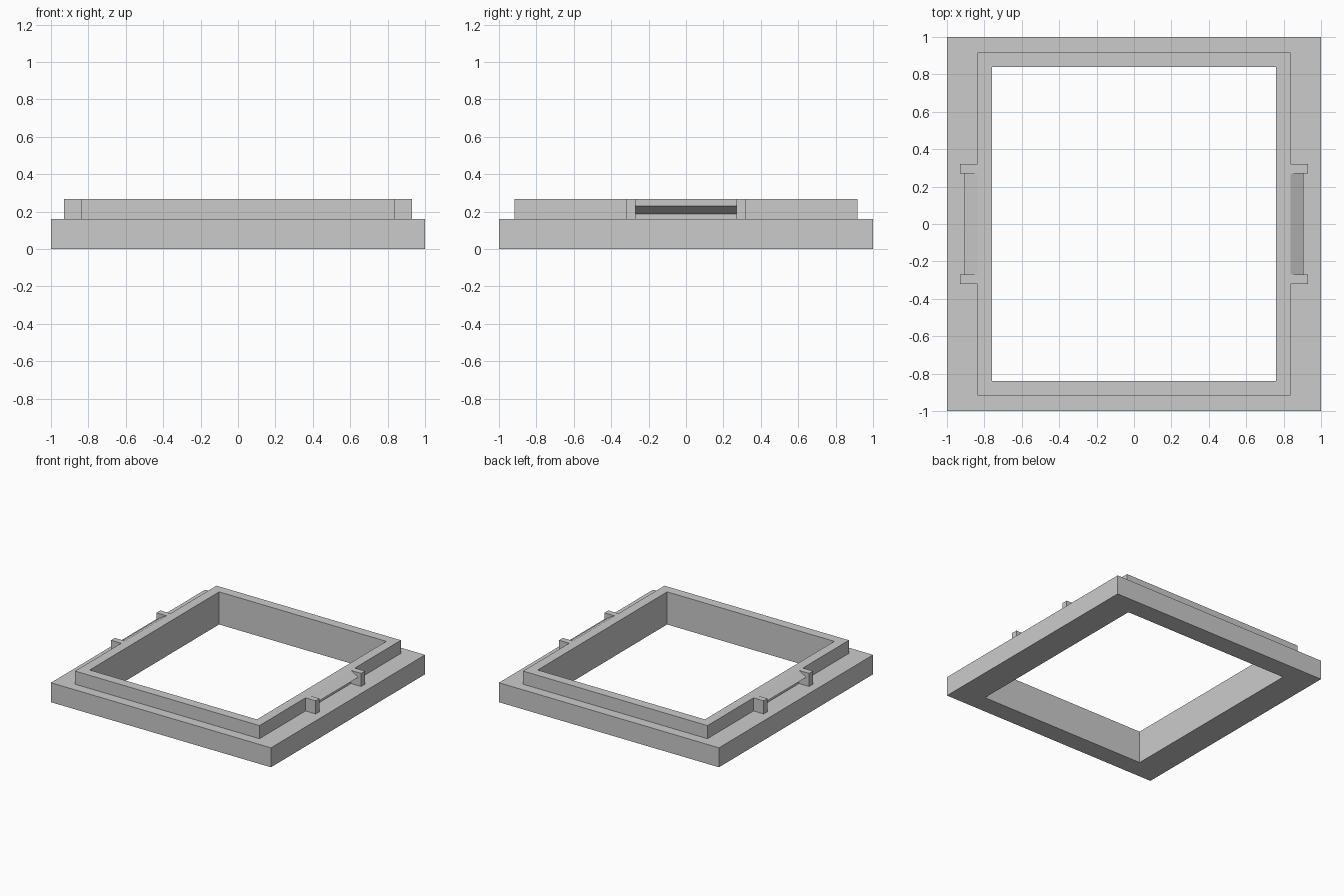
import bpy
import bmesh

default = bpy.data.objects.get("Cube")
if default:
    bpy.data.objects.remove(default, do_unlink=True)

INNER = (0.76, 0.84)
RIM = (0.838, 0.918)
STEP, TOP = 0.16, 0.268

# Single plain grey
grey = bpy.data.materials.new("plain grey")
grey.use_nodes = True
colour = (0.6, 0.6, 0.6, 1)
grey.diffuse_color = colour
grey.node_tree.nodes["Principled BSDF"].inputs["Base Color"].default_value = colour


def finish(bm, name):
    bmesh.ops.recalc_face_normals(bm, faces=bm.faces)
    mesh = bpy.data.meshes.new(name)
    bm.to_mesh(mesh)
    bm.free()
    mesh.materials.append(grey)
    obj = bpy.data.objects.new(name, mesh)
    bpy.context.collection.objects.link(obj)
    return obj


def rectangular_loft(name, sections):
    """Join rectangles (half x, half y, z) in a closed ring."""
    bm = bmesh.new()
    loops = [[bm.verts.new((sx * hx, sy * hy, z))
              for sx, sy in ((-1, -1), (1, -1), (1, 1), (-1, 1))]
             for hx, hy, z in sections]
    for i, a in enumerate(loops):
        b = loops[(i + 1) % len(loops)]
        for k in range(4):
            n = (k + 1) % 4
            bm.faces.new((a[k], a[n], b[n], b[k]))
    return finish(bm, name)


def side_prism(name, side, profile, y0, y1):
    """Extrude an x-z profile along y, on the given side."""
    bm = bmesh.new()
    face = bm.faces.new([bm.verts.new((side * x, y0, z)) for x, z in profile])
    moved = bmesh.ops.extrude_face_region(bm, geom=[face], use_keep_orig=True)["geom"]
    verts = [g for g in moved if isinstance(g, bmesh.types.BMVert)]
    bmesh.ops.translate(bm, verts=verts, vec=(0, y1 - y0, 0))
    return finish(bm, name)


# Stepped frame: wide base with a raised rim around the opening
rectangular_loft("stepped_frame", [
    (1, 1, 0), (1, 1, STEP), (*RIM, STEP), (*RIM, TOP), (*INNER, TOP), (*INNER, 0)])

# Snap catches on both sides: a wedge between two end stops
stop = [(RIM[0], STEP), (0.93, STEP), (0.93, TOP), (RIM[0], TOP)]
wedge = [(RIM[0], 0.187), (0.905, 0.23), (RIM[0], TOP)]
for label, side in (("left", 1), ("right", -1)):
    side_prism(label + "_catch_wedge", side, wedge, -0.27, 0.27)
    side_prism(label + "_front_stop", side, stop, -0.32, -0.27)
    side_prism(label + "_back_stop", side, stop, 0.27, 0.32)
